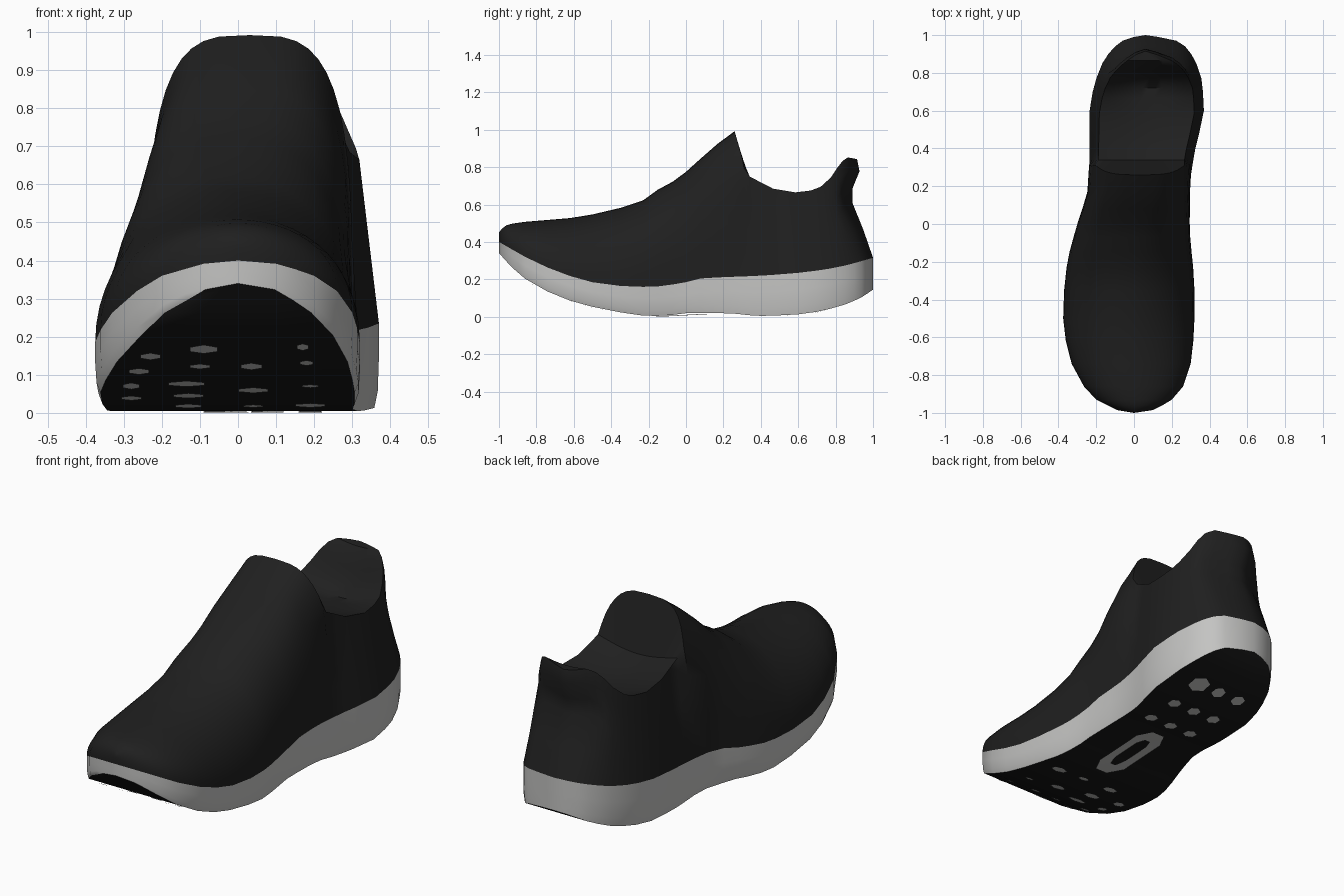
import bpy, bmesh, math

if "Cube" in bpy.data.objects:
    bpy.data.objects.remove(bpy.data.objects["Cube"])


def material(name, r, g, b):
    m = bpy.data.materials.new(name)
    m.diffuse_color = (r, g, b, 1)
    m.use_nodes = True
    m.node_tree.nodes["Principled BSDF"].inputs["Base Color"].default_value = m.diffuse_color
    return m


BLACK = material("black knit", 0.014, 0.014, 0.014)
RUBBER = material("black rubber", 0.009, 0.009, 0.009)
GREY = material("light grey foam", 0.55, 0.55, 0.54)


def curve(*p):
    """Smooth monotone curve through (y, value) points."""
    d = [(b[1] - a[1]) / (b[0] - a[0]) for a, b in zip(p, p[1:])]
    t = [d[0]] + [2 * a * b / (a + b) if a * b > 0 else 0 for a, b in zip(d, d[1:])] + [d[-1]]

    def f(y):
        y = min(max(y, p[0][0]), p[-1][0])
        i = next(i for i in range(len(d)) if y <= p[i + 1][0])
        h = p[i + 1][0] - p[i][0]
        s = (y - p[i][0]) / h
        return ((1 + 2 * s) * (1 - s) ** 2 * p[i][1] + s * (1 - s) ** 2 * h * t[i]
                + s * s * (3 - 2 * s) * p[i + 1][1] + s * s * (s - 1) * h * t[i + 1])
    return f


# Plan outline and side profiles, all along y (toe -1, heel +1)
left = curve((-1, 0), (-.985, -.09), (-.96, -.14), (-.93, -.2), (-.86, -.265), (-.74, -.33),
             (-.5, -.375), (-.35, -.37), (-.2, -.352), (0, -.3), (.2, -.243), (.4, -.235),
             (.6, -.235), (.75, -.205), (.85, -.168), (.93, -.11), (.97, -.06), (.99, 0), (1, .06))
right = curve((-1, 0), (-.985, .1), (-.96, .15), (-.93, .2), (-.86, .26), (-.74, .3),
              (-.5, .32), (-.35, .32), (0, .295), (.2, .297), (.4, .325), (.6, .37),
              (.75, .36), (.85, .33), (.93, .28), (.97, .225), (.99, .13), (1, .06))
bottom = curve((-1, .34), (-.9, .235), (-.8, .165), (-.6, .08), (-.4, .033), (-.2, .005), (-.13, .005),
               (.02, .02), (.2, .02), (.4, .005), (.6, .013), (.8, .05), (.93, .1), (1, .145))
band = curve((-1, .4), (-.8, .29), (-.6, .212), (-.4, .168), (-.2, .16), (0, .185), (.08, .205),
             (.4, .22), (.6, .235), (.8, .263), (1, .315))
ridge = curve((-1, .45), (-.97, .485), (-.9, .503), (-.6, .53), (-.4, .57), (-.23, .622), (-.15, .68),
              (-.05, .735), (.05, .82), (.15, .91), (.26, .992))
boxy = curve((-1, 2), (-.4, 2.05), (0, 2.7), (.12, 3.2), (.26, 3.4))
# Collar rim and the hollow between the two rims
rim_z = curve((.34, .75), (.4, .72), (.47, .685), (.6, .665), (.7, .675), (.77, .695), (.85, .745),
              (.93, .825), (.97, .852), (1, .842))
rim_y = curve((.34, .34), (.6, .585), (.77, .72), (.85, .775), (.93, .83), (.97, .865), (1, .915))
hollow = curve((.34, .71), (.5, .64), (.77, .63), (.85, .68), (.93, .79), (.97, .84), (1, .842))

YS = [-1, -.985, -.96, -.93, -.86, -.74, -.62, -.5, -.35, -.23, -.15, -.07, 0, .08, .17, .26,
      .34, .4, .47, .6, .7, .77, .85, .9, .94, .97, .99, 1]


def build(name, point, mats, rule=lambda k: 0):
    """Skin both halves; point(side, y, k) gives a vertex, or None past the last level."""
    bm = bmesh.new()
    for side in (-1, 1):
        cols = []
        for y in YS:
            col, k = [], 0
            while (p := point(side, y, k)) is not None:
                col.append(bm.verts.new(p))
                k += 1
            cols.append(col)
        for a, b in zip(cols, cols[1:]):
            for k in range(min(len(a), len(b)) - 1):
                q = [a[k], a[k + 1], b[k + 1], b[k]]
                bm.faces.new(q if side < 0 else q[::-1]).material_index = rule(k)
    bmesh.ops.remove_doubles(bm, verts=bm.verts, dist=.0005)
    return finish(name, bm, mats)


def finish(name, bm, mats):
    me = bpy.data.meshes.new(name)
    bm.to_mesh(me)
    bm.free()
    for m in mats:
        me.materials.append(m)
    ob = bpy.data.objects.new(name, me)
    bpy.context.collection.objects.link(ob)
    bpy.ops.object.select_all(action='DESELECT')
    ob.select_set(True)
    bpy.context.view_layer.objects.active = ob
    bpy.ops.object.shade_smooth_by_angle(angle=math.radians(42))
    return ob


def mid_half(side, y):
    c = (left(y) + right(y)) / 2
    return c, side * (right(y) - left(y)) / 2


# Upper: arched vamp up to the tongue, then collar walls that turn in to the shallow hollow
LEVELS = 12
RISE = (0, .28, .56, .7, .88, 1)
HEEL = (0, .6, 1.3, 1.3, .85, 1)


def upper_point(side, y, k):
    if k > LEVELS:
        return None
    c, w = mid_half(side, y)
    zb = band(y)
    if y < .3:
        a, e = math.pi / 2 * k / LEVELS, 2 / boxy(y)
        x = c + w * math.cos(a) ** e if k < LEVELS else c
        z = zb + (ridge(y) - zb) * math.sin(a) ** e
        if y > .25 and k:
            y += min(.05, .05 * (ridge(y) - z) / .18)
        return x, y, z
    if k < len(RISE):
        f = RISE[k]
        t = min(max((y - .85) / .15, 0), 1)
        return (c + w * (1 - .17 * f), y - (y - rim_y(y)) * (f + (HEEL[k] - f) * t),
                zb + (rim_z(y) - zb) * f)
    s = (k - 5) / (LEVELS - 5)
    return c + w * .83 * (1 - s), rim_y(y), rim_z(y) + (hollow(y) - rim_z(y)) * math.sin(s * math.pi / 2)


build("upper", upper_point, [BLACK])

# Sole: dark tread underneath, grey foam side wall
SOLE = ((0, 0), (.5, 0), (.96, 0), (.99, .2), (1.0, .6), (1, 1))


def sole_point(side, y, k):
    if k >= len(SOLE):
        return None
    c, w = mid_half(side, y)
    s, f = SOLE[k]
    return c + w * s, y, bottom(y) + (band(y) - bottom(y)) * f


build("sole", sole_point, [GREY, RUBBER], lambda k: 1 if k < 2 else 0)

# Tread pads: thin grey plates that follow the underside
bm = bmesh.new()


def under(x, y):
    return bm.verts.new((x, y, bottom(y) - .004))


def pad(x, y, rx, ry, n=6):
    ring = [under(x + rx * math.cos(2 * math.pi * (i + .5) / n), y + ry * math.sin(2 * math.pi * (i + .5) / n))
            for i in range(n)]
    bm.faces.new(ring[::-1])


# Heel studs
for y in (.36, .54, .73):
    for x in (-.06, .065, .19):
        r = .055 if (x > .1 and y > .7) else .036
        pad(x, y, r, r)
# Forefoot pads
for x, y, rx, ry in ((-.09, -.81, .042, .02), (.17, -.82, .018, .015), (-.23, -.775, .03, .018),
                     (.18, -.74, .02, .015), (.035, -.72, .032, .02), (-.1, -.72, .03, .015),
                     (-.26, -.69, .03, .02), (-.28, -.58, .025, .03), (-.135, -.6, .055, .025),
                     (.04, -.54, .045, .028), (.19, -.58, .025, .015), (-.13, -.48, .045, .03),
                     (-.28, -.45, .03, .03), (.19, -.35, .045, .03), (.04, -.34, .03, .02),
                     (-.13, -.34, .04, .03)):
    pad(x, y, rx, ry)

# Midfoot frame
shape = ((-.03, -.22), (.04, -.22), (.08, -.14), (.08, .14), (.04, .22), (-.03, .22), (-.075, .14), (-.075, -.14))
outer = [under(.04 + x, .02 + y) for x, y in shape]
inner = [under(.04 + x * .4, .02 + y * .6) for x, y in shape]
for i in range(8):
    j = (i + 1) % 8
    bm.faces.new((outer[i], inner[i], inner[j], outer[j]))
finish("tread_pads", bm, [GREY])
